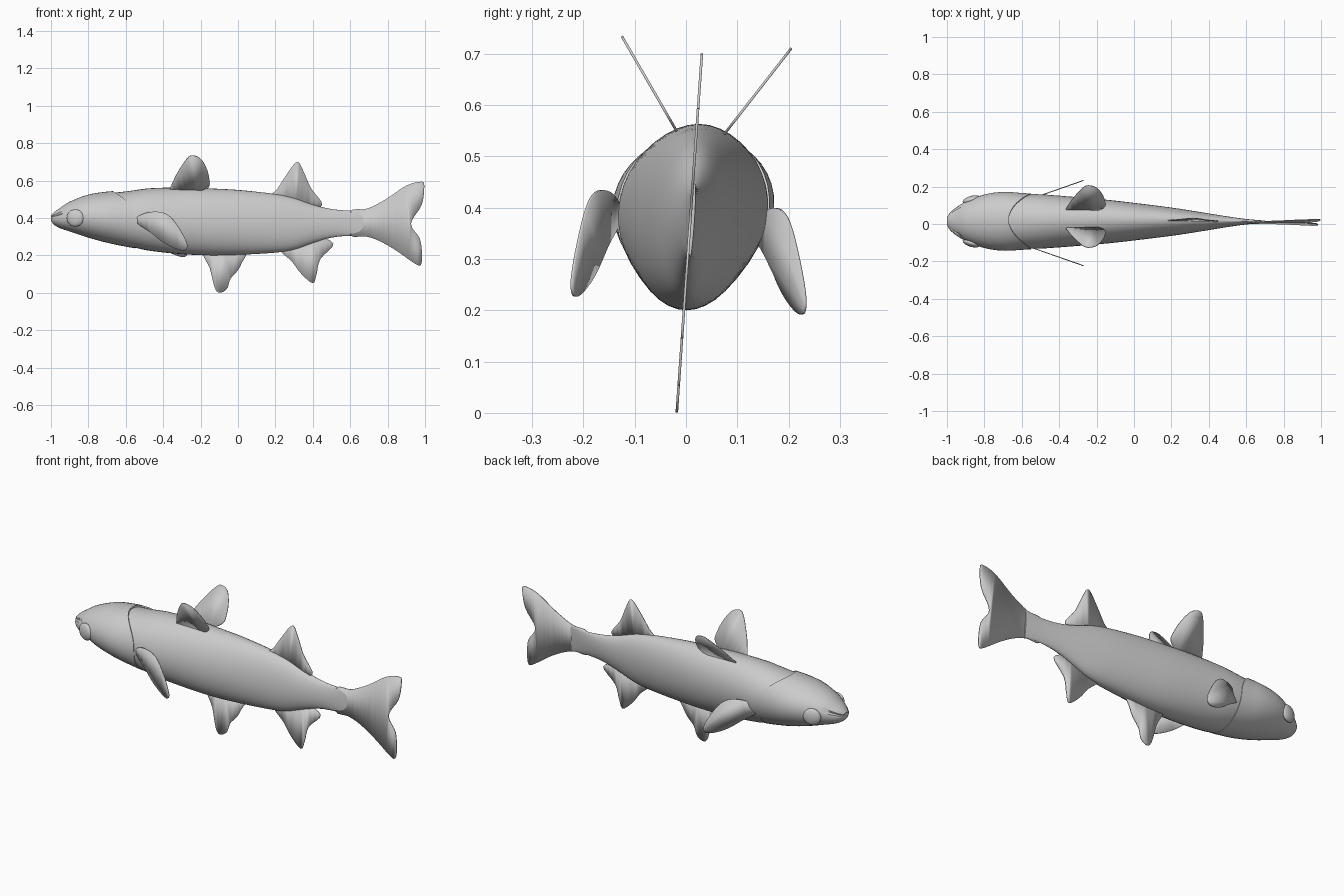
import bpy
import bmesh
from math import sin, cos, pi, radians
from mathutils import Vector

default_cube = bpy.data.objects.get("Cube")
if default_cube:
    bpy.data.objects.remove(default_cube, do_unlink=True)

# One plain grey for the whole fish
grey = bpy.data.materials.new("plain grey")
grey.use_nodes = True
GREY_VALUE = (0.6, 0.6, 0.6, 1)
grey.diffuse_color = GREY_VALUE
grey.node_tree.nodes["Principled BSDF"].inputs["Base Color"].default_value = GREY_VALUE

SIDES = 40

# Body stations: x, top z, bottom z, half width
PROFILE = [
    (-1.0, .415, .385, .02), (-.985, .43, .365, .045), (-.95, .455, .345, .075),
    (-.9, .487, .328, .105), (-.8, .525, .295, .143), (-.7, .541, .268, .157),
    (-.6, .548, .247, .152), (-.45, .56, .222, .142), (-.3, .563, .207, .13),
    (-.15, .558, .2, .117), (0, .55, .203, .1), (.2, .528, .215, .075),
    (.3, .507, .23, .06), (.4, .472, .265, .044), (.5, .448, .295, .028),
    (.6, .44, .305, .014), (.7, .448, .302, .004),
]


def profile_at(x):
    """Smoothly interpolated top, bottom and half width of the body."""
    last = len(PROFILE) - 1
    i = 0
    while i < last - 1 and PROFILE[i + 1][0] < x:
        i += 1
    start, end = PROFILE[i], PROFILE[i + 1]
    before, after = PROFILE[max(i - 1, 0)], PROFILE[min(i + 2, last)]
    span = end[0] - start[0]
    t = min(max((x - start[0]) / span, 0), 1)
    values = []
    for k in range(1, 4):
        m0 = (end[k] - before[k]) / (end[0] - before[0]) * span
        m1 = (after[k] - start[k]) / (after[0] - start[0]) * span
        values.append((2*t**3 - 3*t**2 + 1) * start[k] + (t**3 - 2*t**2 + t) * m0
                      + (3*t**2 - 2*t**3) * end[k] + (t**3 - t**2) * m1)
    return values


def lean(z):
    """Sideways offset of the slightly rolled middle plane."""
    return .065 * z - .012


def surface(x, angle, scale=1):
    top, bottom, width = profile_at(x)
    middle, half = (top + bottom) / 2, (top - bottom) / 2
    z = middle + half * sin(angle) * scale
    return Vector((x, lean(z) + width * cos(angle) * scale, z))


def finish(name, bm):
    bmesh.ops.recalc_face_normals(bm, faces=bm.faces)
    mesh = bpy.data.meshes.new(name)
    bm.to_mesh(mesh)
    bm.free()
    mesh.materials.append(grey)
    obj = bpy.data.objects.new(name, mesh)
    bpy.context.collection.objects.link(obj)
    bpy.ops.object.select_all(action='DESELECT')
    obj.select_set(True)
    bpy.context.view_layer.objects.active = obj
    bpy.ops.object.shade_smooth_by_angle(angle=radians(35))
    return obj


def loft(name, rings):
    """Skin a row of closed rings and cap both ends."""
    bm = bmesh.new()
    rows = [[bm.verts.new(p) for p in ring] for ring in rings]
    for row, following in zip(rows, rows[1:]):
        for i in range(SIDES):
            j = (i + 1) % SIDES
            bm.faces.new((row[i], row[j], following[j], following[i]))
    bm.faces.new(rows[0])
    bm.faces.new(rows[-1])
    return finish(name, bm)


ANGLES = [2 * pi * i / SIDES for i in range(SIDES)]

# Trunk, a little slimmer where it slides under the gill covers
trunk_rings = []
BODY_STEPS = 44
for step in range(BODY_STEPS + 1):
    x = -.8 + 1.5 * step / BODY_STEPS
    tuck = 1 - .06 * min(max((-.5 - x) / .15, 0), 1)
    trunk_rings.append([surface(x, a, tuck) for a in ANGLES])
loft("trunk", trunk_rings)


# Head, with a swept gill edge and a pinched mouth line
def gill_edge(angle):
    return -.55 - .12 * max(sin(angle), 0) ** 2


head_rings = []
HEAD_STEPS = 26
for step in range(HEAD_STEPS + 1):
    t = (step / HEAD_STEPS) ** 1.4
    ring = []
    for i, a in enumerate(ANGLES):
        x = -1 + t * (gill_edge(a) + 1)
        in_mouth = i in (3, SIDES // 2 - 3) and x < -.925
        ring.append(surface(x, a, .87 if in_mouth else 1))
    head_rings.append(ring)
head_rings.append([surface(gill_edge(a), a, .92) for a in ANGLES])
loft("head", head_rings)

# Eyes: shallow domes on both sides of the head
for side, name in ((1, "left_eye"), (-1, "right_eye")):
    bm = bmesh.new()
    bmesh.ops.create_uvsphere(bm, u_segments=24, v_segments=12, radius=.046)
    for v in bm.verts:
        v.co.y *= .45
        v.co.y += side * v.co.x * .25
        v.co += Vector((-.87, lean(.4) + side * .116, .4))
    finish(name, bm)


def fin(name, outline, place, thickness=.005):
    """Thin plate from a smoothed outline; place maps (u, v) to space."""
    points = [Vector(p) for p in outline]
    count = len(points)
    bm = bmesh.new()
    verts = []
    for i in range(count):
        a, b, c, d = (points[(i + k) % count] for k in (-1, 0, 1, 2))
        for t in (0, .25, .5, .75):
            p = b + (c - a) * t / 2 + (2*a - 5*b + 4*c - d) * t*t / 2 \
                + (3*b - a - 3*c + d) * t**3 / 2
            verts.append(bm.verts.new(place(p.x, p.y)))
    face = bm.faces.new(verts)
    bmesh.ops.triangulate(bm, faces=[face])
    obj = finish(name, bm)
    plate = obj.modifiers.new("thickness", 'SOLIDIFY')
    plate.thickness = thickness
    plate.offset = 0
    return obj


def upright(u, v):
    return Vector((u, .07 * v - .018, v))


# Single fins on the middle plane
fin("tail_fin", [(.6, .435), (.69, .45), (.79, .5), (.9, .573), (.98, .594),
                 (.996, .57), (.982, .47), (.925, .37), (.972, .29), (.984, .2),
                 (.976, .148), (.94, .16), (.84, .23), (.75, .28), (.68, .302),
                 (.6, .31)], upright)
fin("rear_back_fin", [(.17, .5), (.21, .555), (.255, .625), (.315, .7),
                      (.35, .65), (.39, .56), (.45, .47), (.35, .45)], upright)
fin("rear_belly_fin", [(.22, .25), (.29, .165), (.34, .1), (.4, .052),
                       (.42, .1), (.44, .18), (.51, .263), (.4, .3)], upright)
fin("front_belly_fin", [(-.18, .23), (-.15, .13), (-.125, .03), (-.1, .001),
                        (-.06, .02), (-.04, .075), (-.005, .115), (.02, .16),
                        (.035, .23)], upright)

# Paired upper fins spreading outwards in a V; v runs along the slope
UPPER = [(-.36, -.02), (-.345, .055), (-.31, .13), (-.27, .195), (-.24, .21),
         (-.2, .19), (-.17, .135), (-.155, .075), (-.16, .02), (-.25, -.03)]
for name, root_y, root_z, slope in (("left_upper_fin", .076, .545, 52),
                                    ("right_upper_fin", -.02, .552, 120)):
    direction = Vector((0, cos(radians(slope)), sin(radians(slope))))
    root = Vector((0, root_y, root_z))
    fin(name, UPPER, lambda u, v: Vector((u, 0, 0)) + root + direction * v)

# Paired side fins sweeping back and outwards
SIDE = [(-.55, .385), (-.5, .425), (-.42, .433), (-.36, .405), (-.305, .33),
        (-.272, .26), (-.283, .228), (-.33, .235), (-.4, .27), (-.47, .325)]
for side, drop, name in ((1, .035, "left_side_fin"), (-1, 0, "right_side_fin")):
    fin(name, SIDE, lambda u, v: Vector(
        (u, side * (.125 + .35 * (u + .55)) + .01 * (side > 0), v - drop)))
